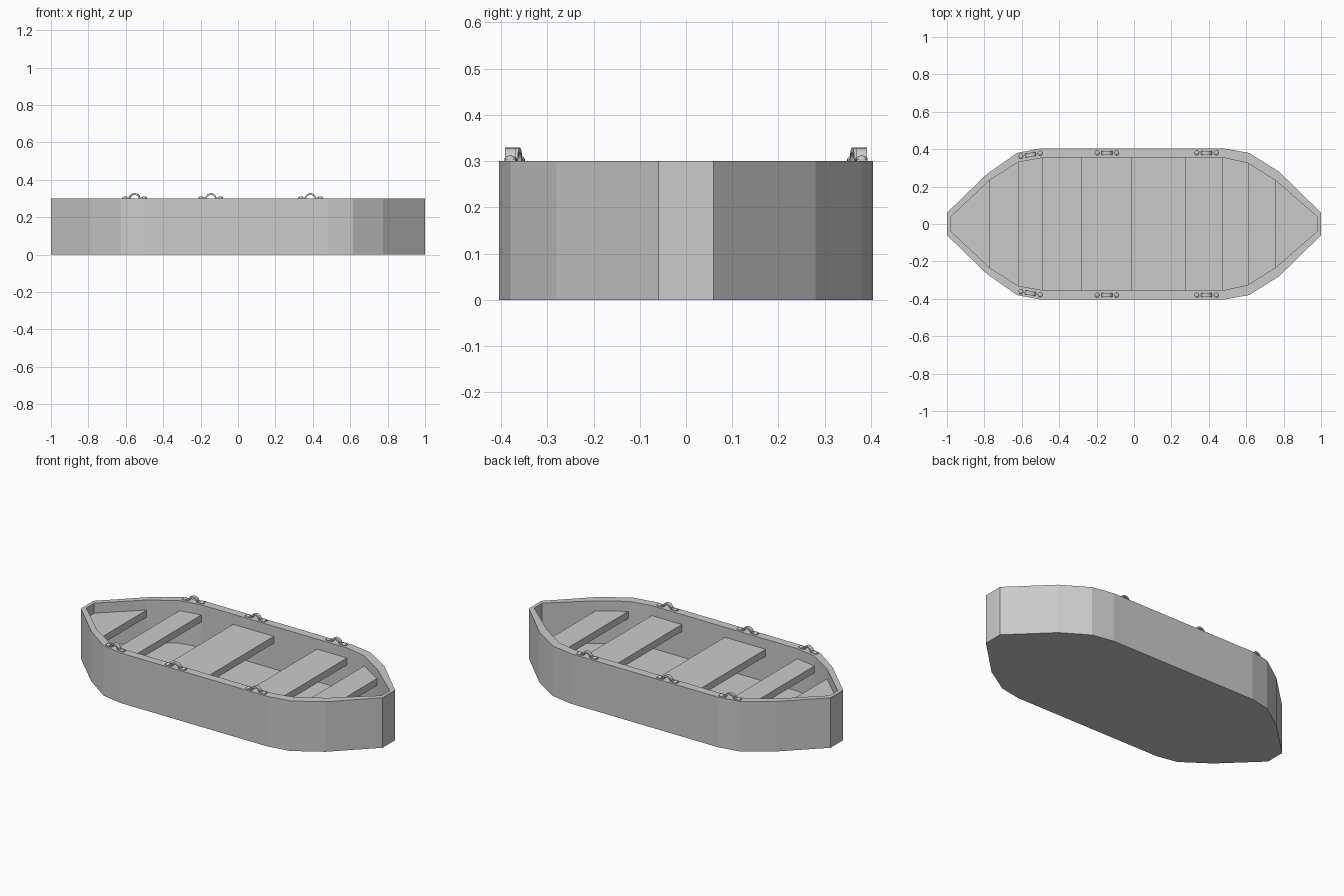
import bpy, bmesh, math

if "Cube" in bpy.data.objects:
    bpy.data.objects.remove(bpy.data.objects["Cube"])

OUTER = [(-1, .06), (-.785, .268), (-.625, .38), (-.5, .404),
         (.48, .404), (.615, .38), (.775, .28), (1, .06)]
INNER = [(-.98, .038), (-.77, .235), (-.62, .33), (-.49, .354),
         (.48, .354), (.61, .325), (.76, .23), (.98, .038)]
RIM, FLOOR, SEAT_TOP, SEAT_THICK = .3, .045, .24, .042


def mirror_y(half):
    """Close a half outline into a counter-clockwise loop."""
    return [(x, -y) for x, y in half] + [(x, y) for x, y in reversed(half)]


def finish(name, bm, smooth=True):
    bmesh.ops.recalc_face_normals(bm, faces=bm.faces)
    mesh = bpy.data.meshes.new(name)
    bm.to_mesh(mesh)
    bm.free()
    obj = bpy.data.objects.new(name, mesh)
    bpy.context.collection.objects.link(obj)
    if smooth:
        bpy.ops.object.select_all(action='DESELECT')
        obj.select_set(True)
        bpy.context.view_layer.objects.active = obj
        bpy.ops.object.shade_smooth_by_angle(angle=math.radians(30))
    return obj


def loft(name, rings, smooth=True):
    """Skin a stack of equal 3D rings and cap both ends."""
    bm = bmesh.new()
    loops = [[bm.verts.new(p) for p in ring] for ring in rings]
    n = len(loops[0])
    for a, b in zip(loops, loops[1:]):
        for i in range(n):
            j = (i + 1) % n
            bm.faces.new((a[i], a[j], b[j], b[i]))
    bm.faces.new(loops[0])
    bm.faces.new(loops[-1])
    return finish(name, bm, smooth)


def at_height(outline, z):
    return [(x, y, z) for x, y in outline]


def half_width(x):
    for (xa, ya), (xb, yb) in zip(INNER, INNER[1:]):
        if xa <= x <= xb:
            return ya + (yb - ya) * (x - xa) / (xb - xa)


# Hull: outside wall, rim, inside wall and floor
outer, inner = mirror_y(OUTER), mirror_y(INNER)
loft("hull", [at_height(outer, 0), at_height(outer, RIM),
              at_height(inner, RIM), at_height(inner, FLOOR)], False)

# Seats fitted between the inside walls
for name, x0, x1 in [("bow_seat", -.98, -.77), ("front_seat", -.62, -.49),
                     ("middle_seat", -.28, -.01), ("rear_seat", .275, .475),
                     ("stern_seat", .61, .76)]:
    ring = mirror_y([(x, half_width(x) + .003) for x in (x0, x1)])
    loft(name, [at_height(ring, SEAT_TOP - SEAT_THICK),
                at_height(ring, SEAT_TOP)], False)


# Oar holder: strap arched over the rim with a round bolt in each foot
def oar_holder(name, x, y, turn):
    t, r, foot, w = .005, .029, .066, .011
    angles = [math.pi * (1 - i / 10) for i in range(11)]
    top = [(-foot, t), (-r, t)] + [(r * math.cos(a), t + (r - t) * math.sin(a)) for a in angles[1:-1]] \
        + [(r, t), (foot, t)]
    q = r - t
    under = [(-foot, 0), (-q, 0)] + [(q * math.cos(a), (q - t) * math.sin(a)) for a in angles[1:-1]] \
        + [(q, 0), (foot, 0)]
    profile = top + under[::-1]
    strap = loft(name, [[(px, s * w, pz) for px, pz in profile] for s in (-1, 1)])
    strap.location = (x, y, RIM)
    strap.rotation_euler.z = turn
    for side in (-1, 1):
        bm = bmesh.new()
        bmesh.ops.create_uvsphere(bm, u_segments=12, v_segments=8, radius=.013)
        bolt = finish(name + "_bolt", bm)
        bolt.scale.z = .7
        bolt.location = (x + side * .052 * math.cos(turn),
                         y + side * .052 * math.sin(turn), RIM + .003)


for side, label in ((-1, "right"), (1, "left")):
    for i, (x, y, turn) in enumerate([(-.553, .37, .16), (-.145, .38, 0), (.388, .38, 0)]):
        oar_holder(f"{label}_oar_holder_{i + 1}", x, side * y, side * turn)
